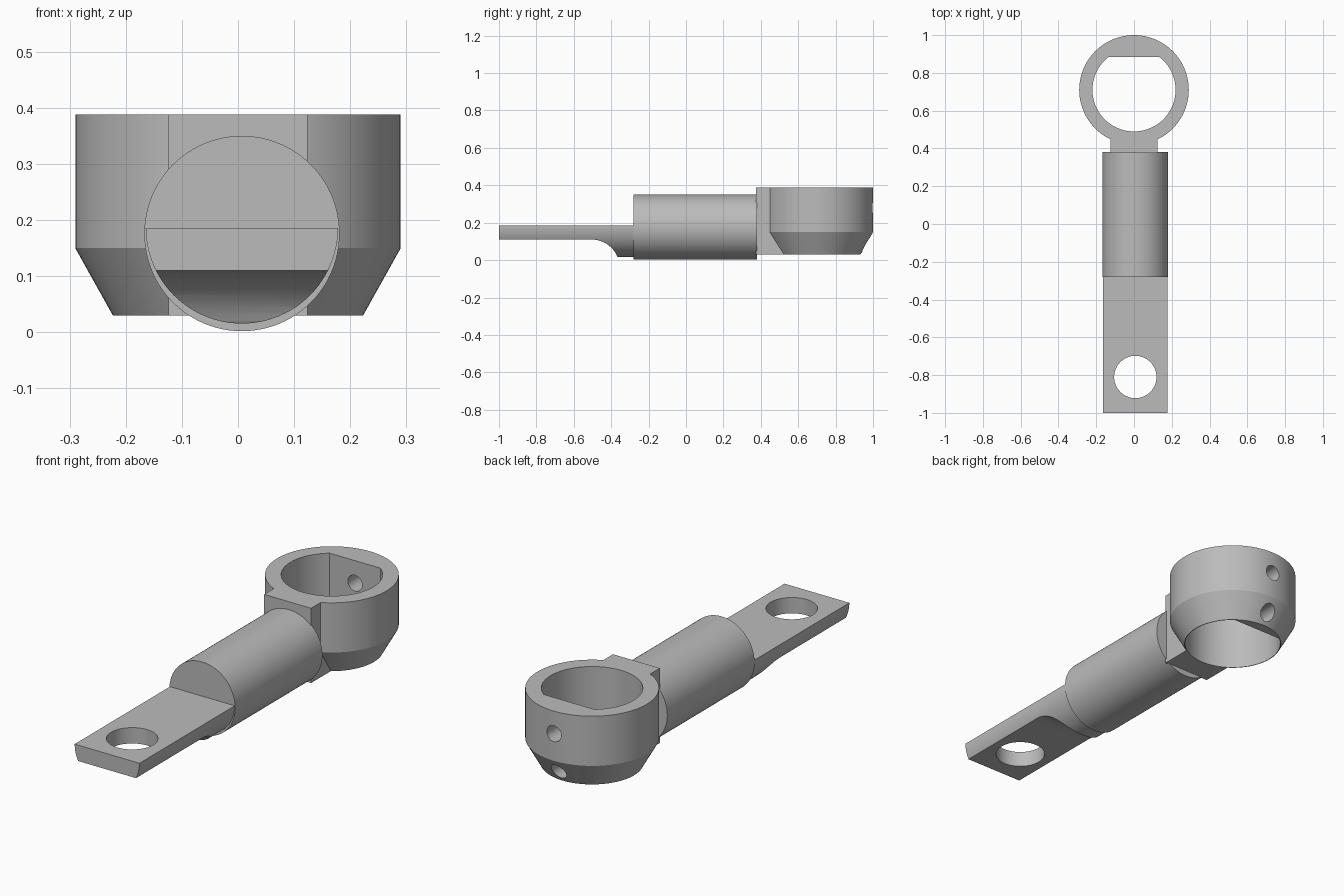
import bpy
import math

cube = bpy.data.objects.get("Cube")
if cube:
    bpy.data.objects.remove(cube, do_unlink=True)

steel = bpy.data.materials.new("grey steel")
steel.use_nodes = True
GREY = (0.5, 0.5, 0.5, 1)
steel.diffuse_color = GREY
steel.node_tree.nodes["Principled BSDF"].inputs["Base Color"].default_value = GREY

RING_Y = 0.71      # socket axis
ARM_X = 0.007      # arm axis


def loft(name, sections):
    """Closed solid through equal-length loops of points."""
    n = len(sections[0])
    verts = [p for s in sections for p in s]
    faces = [[r * n + i, r * n + (i + 1) % n, (r + 1) * n + (i + 1) % n, (r + 1) * n + i]
             for r in range(len(sections) - 1) for i in range(n)]
    faces += [list(range(n))[::-1], list(range(len(verts) - n, len(verts)))]
    mesh = bpy.data.meshes.new(name)
    mesh.from_pydata(verts, [], faces)
    mesh.materials.append(steel)
    obj = bpy.data.objects.new(name, mesh)
    bpy.context.collection.objects.link(obj)
    # Make the normals point outward
    import bmesh
    bm = bmesh.new()
    bm.from_mesh(mesh)
    bmesh.ops.recalc_face_normals(bm, faces=bm.faces)
    bm.to_mesh(mesh)
    bm.free()
    return obj


def circle(u, v, r, n=96):
    return [(u + r * math.cos(math.tau * i / n), v + r * math.sin(math.tau * i / n))
            for i in range(n)]


def along_z(name, loop, z0, z1):
    return loft(name, [[(x, y, z) for x, y in loop] for z in (z0, z1)])


def along_y(name, loop, y0, y1):
    return loft(name, [[(x, y, z) for x, z in loop] for y in (y0, y1)])


def combine(obj, tool, operation):
    """Apply a boolean and discard the tool."""
    mod = obj.modifiers.new("cut", "BOOLEAN")
    mod.operation, mod.object, mod.solver = operation, tool, "EXACT"
    graph = bpy.context.evaluated_depsgraph_get()
    mesh = bpy.data.meshes.new_from_object(obj.evaluated_get(graph))
    obj.modifiers.clear()
    obj.data = mesh
    bpy.data.objects.remove(tool, do_unlink=True)


# Socket: straight wall with a tapered foot, joined to a square neck
socket = loft("socket", [[(x, y, z) for x, y in circle(0, RING_Y, r)]
                         for z, r in ((0.03, 0.223), (0.15, 0.29), (0.388, 0.29))])
neck = along_z("neck", [(-0.124, 0.375), (0.124, 0.375), (0.124, 0.56), (-0.124, 0.56)],
               0.03, 0.388)
combine(socket, neck, "UNION")

# D-shaped bore with its flat at the back
bore = along_z("bore", [(x, min(y, 0.885)) for x, y in circle(0, RING_Y, 0.22)
                        if y < 0.885] , -0.1, 0.6)
combine(socket, bore, "DIFFERENCE")

# Two pin holes through the back wall
for z in (0.28, 0.085):
    combine(socket, along_y("pin_hole", circle(0, z, 0.038, 32), 0.8, 1.1), "DIFFERENCE")

# Round arm
arm = along_y("arm", circle(ARM_X, 0.176, 0.174), -0.28, 0.38)

# Flat tongue: side profile with a concave underside, trimmed to a round section
profile = [(-0.27, 0.186), (-1.0, 0.186), (-1.0, 0.11)]
for i in range(13):
    a = math.radians(90 - 66 * i / 12)
    profile.append((-0.505 + 0.15 * math.cos(a), -0.04 + 0.15 * math.sin(a)))
profile += [(-0.36, 0.01), (-0.27, 0.01)]
tongue = loft("tongue", [[(x, y, z) for y, z in profile] for x in (-0.3, 0.3)])
combine(tongue, along_y("round_trim", circle(ARM_X, 0.187, 0.1715), -1.2, 0), "INTERSECT")
combine(tongue, along_z("bolt_hole", circle(ARM_X, -0.81, 0.112), -0.1, 0.5), "DIFFERENCE")

# Smooth the round walls, keep the edges crisp
bpy.ops.object.select_all(action="DESELECT")
for obj in (socket, arm, tongue):
    obj.select_set(True)
bpy.context.view_layer.objects.active = socket
bpy.ops.object.shade_smooth_by_angle(angle=math.radians(25))
